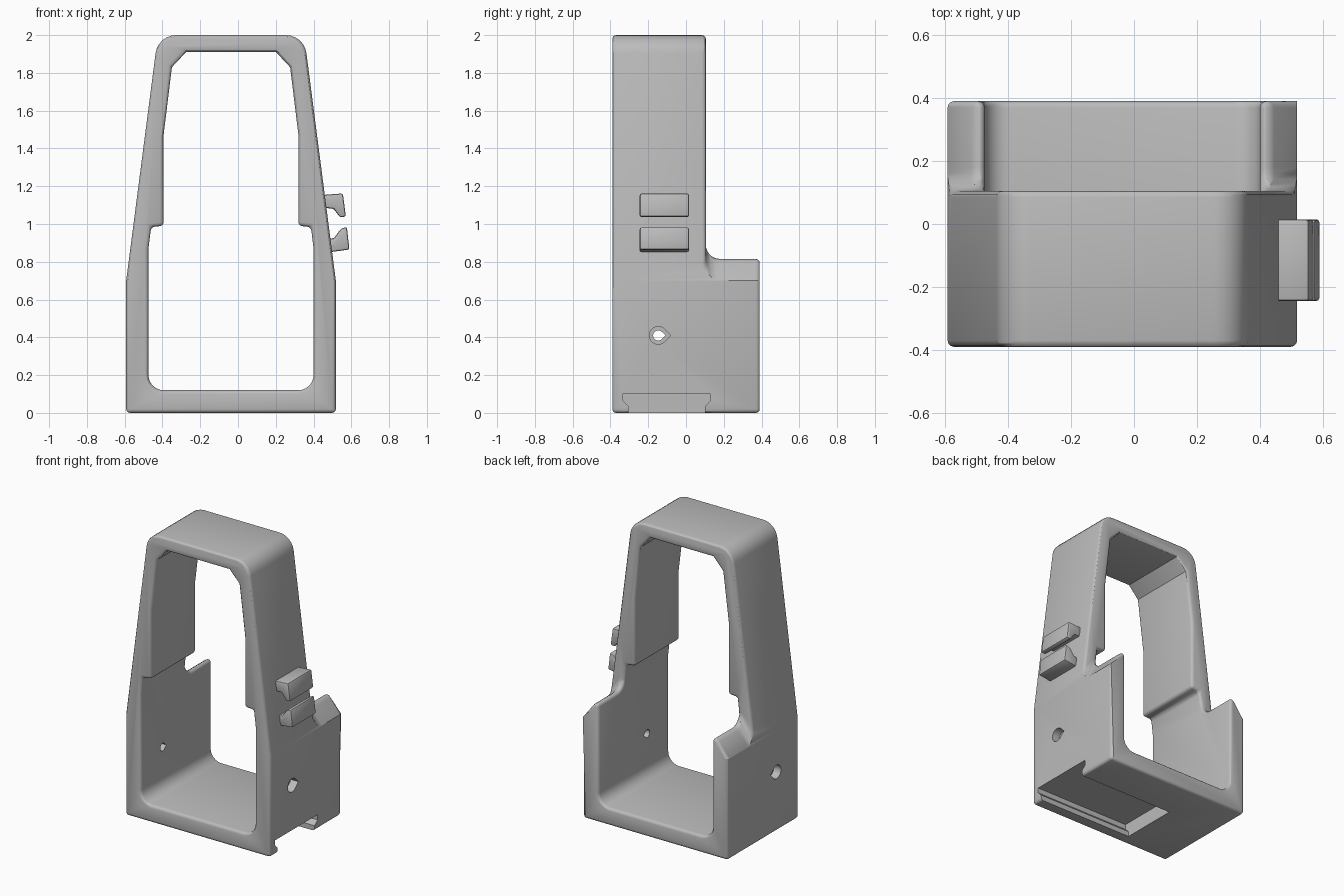
import bpy, bmesh, math
from mathutils import Vector

if "Cube" in bpy.data.objects:
    bpy.data.objects.remove(bpy.data.objects["Cube"])

CX = -0.037  # symmetry line of the frame
grey = bpy.data.materials.new("plain grey")
grey.use_nodes = True
grey.diffuse_color = (0.5, 0.5, 0.5, 1)
grey.node_tree.nodes["Principled BSDF"].inputs["Base Color"].default_value = (0.5, 0.5, 0.5, 1)


def loft(name, sections):
    """Closed solid through matching rings of points."""
    bm = bmesh.new()
    rings = [[bm.verts.new(p) for p in s] for s in sections]
    for a, b in zip(rings, rings[1:]):
        for i in range(len(a)):
            j = (i + 1) % len(a)
            bm.faces.new((a[i], a[j], b[j], b[i]))
    bm.faces.new(rings[0])
    bm.faces.new(rings[-1])
    bmesh.ops.recalc_face_normals(bm, faces=bm.faces)
    me = bpy.data.meshes.new(name)
    bm.to_mesh(me)
    bm.free()
    me.materials.append(grey)
    ob = bpy.data.objects.new(name, me)
    bpy.context.collection.objects.link(ob)
    return ob


def prism_y(name, pts, y0, y1):
    return loft(name, [[(u, y, v) for u, v in pts] for y in (y0, y1)])


def prism_x(name, pts, x0, x1):
    return loft(name, [[(x, u, v) for u, v in pts] for x in (x0, x1)])


def rounded(points, steps=6):
    """Polygon of (u, v, radius) corners with arcs where radius > 0."""
    out = []
    for i, (u, v, r) in enumerate(points):
        p = Vector((u, v))
        if r == 0:
            out.append(p)
            continue
        d0 = (Vector(points[i - 1][:2]) - p).normalized()
        d1 = (Vector(points[(i + 1) % len(points)][:2]) - p).normalized()
        half = d0.angle(d1) / 2
        c = p + (d0 + d1).normalized() * (r / math.sin(half))
        a = p + d0 * (r / math.tan(half)) - c
        b = p + d1 * (r / math.tan(half)) - c
        sweep = a.angle(b)
        for k in range(steps + 1):
            t = k / steps
            out.append(c + (a * math.sin((1 - t) * sweep) + b * math.sin(t * sweep)) / math.sin(sweep))
    return out


def mirrored(half):
    return [(CX + d, z, r) for d, z, r in half] + [(CX - d, z, r) for d, z, r in reversed(half)]


def apply_mod(ob, kind, **settings):
    mod = ob.modifiers.new(kind.lower(), kind)
    for key, value in settings.items():
        setattr(mod, key, value)
    bpy.context.view_layer.objects.active = ob
    bpy.ops.object.modifier_apply(modifier=mod.name)


def cut(ob, cutter):
    apply_mod(ob, "BOOLEAN", operation="DIFFERENCE", solver="EXACT", object=cutter)
    bpy.data.objects.remove(cutter)


def soften(ob, width, segments, limit):
    apply_mod(ob, "BEVEL", width=width, segments=segments, limit_method="ANGLE",
              angle_limit=math.radians(limit), use_clamp_overlap=False)


def smooth(ob):
    bpy.ops.object.select_all(action="DESELECT")
    ob.select_set(True)
    bpy.context.view_layer.objects.active = ob
    bpy.ops.object.shade_smooth_by_angle(angle=math.radians(30))


# Frame: tapered outer shape with a stepped opening
outer = [(0.555, 0, 0), (0.555, 0.70, 0), (0.387, 2.0, 0.11)]
inner = [(0.437, 0.12, 0.08), (0.437, 0.87, 0), (0.423, 0.985, 0), (0.357, 0.99, 0),
         (0.357, 1.47, 0), (0.313, 1.83, 0), (0.238, 1.91, 0)]
frame = prism_y("frame", rounded(mirrored(outer)), -0.39, 0.39)
cut(frame, prism_y("opening_cutter", rounded(mirrored(inner)), -0.6, 0.6))

# Rear step: low side walls with sloping outer tops, filleted into the uprights
step = rounded([(0.105, 2.6, 0), (0.105, 0.815, 0.075), (0.7, 0.815, 0)])
step.append(Vector((0.7, 2.6)))
slope = 0.115 / 0.085
sections = []
for d, drop in ((-0.67, 0.2), (-0.47, 0), (0.47, 0), (0.67, 0.2)):
    sections.append([(CX + d, y, z - drop * slope) for y, z in step])
cut(frame, loft("rear_cutter", sections))
soften(frame, 0.02, 3, 50)

# Undercut slot in the base, open on one side
slot = [(-0.305, -0.1), (-0.305, 0.035), (-0.335, 0.065), (-0.335, 0.10),
        (0.13, 0.10), (0.13, 0.065), (0.10, 0.035), (0.10, -0.1)]
cut(frame, prism_x("slot_cutter", slot, -0.21, 0.8))


# Teardrop screw holes with wider outer recesses
def teardrop(r):
    arc = [math.radians(45 + 15 * k) for k in range(19)]
    pts = [(-0.147 + r * math.cos(a), 0.41 + r * math.sin(a)) for a in arc]
    return pts + [(-0.147 + r * math.sqrt(2), 0.41)]


cut(frame, prism_x("hole_cutter", teardrop(0.027), -0.9, 0.9))
for side in (-1, 1):
    cut(frame, prism_x("recess_cutter", teardrop(0.047), CX + side * 0.5, CX + side * 0.8))
smooth(frame)

# Pair of cable hooks on the sloping side
hooks = {
    "upper_hook": [(0.44, 1.153), (0.555, 1.162), (0.571, 1.04), (0.54, 1.035),
                   (0.505, 1.082), (0.45, 1.085)],
    "lower_hook": [(0.47, 0.922), (0.508, 0.925), (0.545, 0.975), (0.576, 0.985),
                   (0.59, 0.865), (0.48, 0.85)],
}
for name, pts in hooks.items():
    hook = prism_y(name, pts, -0.245, 0.015)
    soften(hook, 0.01, 2, 30)
    smooth(hook)
